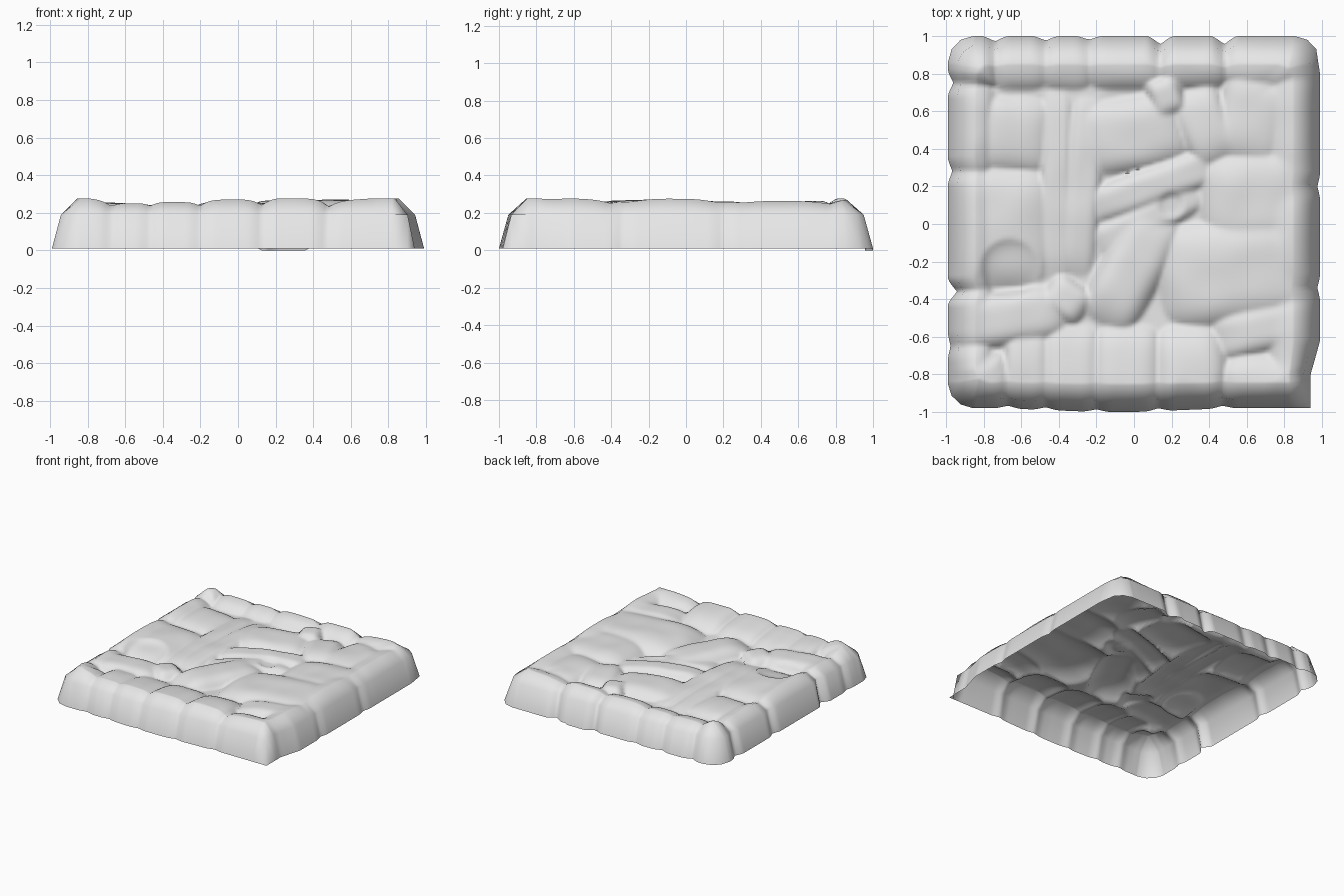
import bpy
import bmesh
from math import cos, sin, radians, copysign
from mathutils import Vector, noise

cube = bpy.data.objects.get("Cube")
if cube:
    bpy.data.objects.remove(cube, do_unlink=True)

# Joints between the stones along each outer side: position and outline pull
BACK = {-0.74: 0.03, -0.47: 0.025, -0.24: 0.02, 0.14: 0.045, 0.48: 0.045}
FRONT = {-0.67: 0.015, -0.47: 0.015, -0.2: 0.015, 0.13: 0.015, 0.47: 0.015}
LEFT = {-0.65: 0.015, -0.36: 0.05, 0.28: 0.025, 0.75: 0.03}
RIGHT = {-0.34: 0.015, 0.2: 0.015, 0.86: 0.01}

FLOOR = 0.19
RIM = 0.277
CELLS = 100

# Stones: centre x, centre y, half length, half width, turn in degrees, top
stones = [
    (-0.78, -0.02, 0.36, 0.32, 0, 0.252),
    (-0.64, 0.48, 0.2, 0.2, -4, 0.235),
    (-0.41, 0.2, 0.09, 0.52, 0, 0.228),
    (-0.27, 0.2, 0.1, 0.48, -4, 0.232),
    (0.0, 0.48, 0.29, 0.2, 10, 0.25),
    (0.17, 0.68, 0.1, 0.12, 20, 0.262),
    (0.38, 0.52, 0.15, 0.22, 25, 0.248),
    (0.64, 0.56, 0.2, 0.26, -12, 0.25),
    (0.1, 0.2, 0.36, 0.11, 20, 0.248),
    (0.08, 0.03, 0.32, 0.1, 28, 0.235),
    (0.72, 0.14, 0.38, 0.27, 5, 0.26),
    (-0.01, -0.24, 0.17, 0.34, -28, 0.258),
    (0.58, -0.25, 0.46, 0.29, 6, 0.268),
    (-0.36, -0.4, 0.13, 0.11, -35, 0.243),
    (-0.66, -0.5, 0.3, 0.15, 8, 0.248),
    (0.72, -0.55, 0.32, 0.14, 12, 0.26),
]

# Hollows: centre x, centre y, radius, depth
hollows = [(-0.66, -0.24, 0.16, 0.025), (0.2, 0.1, 0.07, 0.015)]


def add_row(joints, tops, side, vertical, depth):
    """Lay one row of rim stones between neighbouring joints."""
    joints = list(joints)
    for a, b, top in zip(joints, joints[1:], tops):
        mid, half = (a + b) / 2, (b - a) / 2 + 0.04
        if vertical:
            stones.append((side, mid, depth, half, 0, top))
        else:
            stones.append((mid, side, half, depth, 0, top))


add_row([-1.1, *BACK, 1.1], (RIM, 0.252, 0.25, 0.262, 0.272, 0.268), 0.95, False, 0.24)
add_row(FRONT, (0.252, 0.256, 0.268, RIM), -0.95, False, 0.42)
add_row([-1.1, -0.67], (RIM,), -0.95, False, 0.28)
add_row([0.47, 1.1], (RIM,), -0.95, False, 0.28)
add_row([-1.1, *LEFT, 1.1], (RIM, 0.252, 0.272, 0.26, RIM), -0.95, True, 0.22)
add_row([-1.1, *RIGHT, 1.1], (RIM, RIM, 0.262, RIM), 0.95, True, 0.26)


def spaced(t):
    """Space the grid so that wall and bevel are one row of faces each."""
    row = (1 - abs(t)) * CELLS / 2
    if row < 1:
        d = row * 0.05
    elif row < 2:
        d = 0.05 + (row - 1) * 0.09
    else:
        d = 0.14 + (row - 2) * 0.86 / (CELLS / 2 - 2)
    return copysign(1 - d, t)


def wall_height(d):
    """Outer slope: steep wall, then a bevel, then level."""
    if d < 0.05:
        return 0.01 + d * 3.6
    return min(0.19 + (d - 0.05) * 0.95, RIM)


def stone_height(x, y):
    """Softly blended tops of all pillow-shaped stones, less the hollows."""
    total = 0
    for cx, cy, length, width, turn, top in stones:
        c, s = cos(radians(turn)), sin(radians(turn))
        u = ((x - cx) * c + (y - cy) * s) / length
        v = ((y - cy) * c - (x - cx) * s) / width
        total += (max(0, 1 - u ** 4 - v ** 4) * (top - FLOOR)) ** 10
    z = min(FLOOR + total ** 0.1, RIM)
    for cx, cy, radius, depth in hollows:
        r2 = ((x - cx) ** 2 + (y - cy) ** 2) / radius ** 2
        z -= depth * max(0, 1 - r2 ** 2)
    return z


def notch(t, joints):
    """Inward pull of the outline next to a joint."""
    return max(pull * max(0, 1 - abs(t - j) / 0.07) ** 1.3 for j, pull in joints.items())


def shape(x, y):
    """Turn a point of the flat grid into a point of the paving."""
    m = max(abs(x), abs(y))
    d = 1 - m
    z = stone_height(x, y)
    z += 0.008 * noise.noise(Vector((x * 5, y * 5, 0))) * min(1, d * 5)
    z = min(wall_height(d), z)
    # Scalloped outline, with the front left corner drawn in
    pull_x = notch(y, RIGHT if x > 0 else LEFT) + 0.01
    if x > 0:
        pull_x += 0.05 * min(1, max(0, (-0.62 - y) / 0.18))
    pull_y = notch(x, BACK if y > 0 else FRONT)
    if y < 0:
        pull_y += 0.02 * min(1, max(0, abs(x + 0.1) - 0.1) * 2)
    px = x - copysign(pull_x, x) * max(0, 1 - (1 - abs(x)) / 0.25)
    py = y - copysign(pull_y, y) * max(0, 1 - (1 - abs(y)) / 0.25)
    # Clipped corners
    if m > 0 and not (x > 0 and y < 0):
        spread = (abs(x) + abs(y)) / m
        scale = 1 - max(0, 1 - 1.91 / spread) * m ** 4
        px, py = px * scale, py * scale
    # Back edge hangs slightly lower
    if d < 0.001 and y > 0.99 and 0.12 < x < 0.36:
        z = 0
    return px, py, z


# Paving slab: one open-bottomed sheet
bm = bmesh.new()
bmesh.ops.create_grid(bm, x_segments=CELLS, y_segments=CELLS, size=1)
for vert in bm.verts:
    vert.co = shape(spaced(vert.co.x), spaced(vert.co.y))
mesh = bpy.data.meshes.new("stone_paving")
bm.to_mesh(mesh)
bm.free()
paving = bpy.data.objects.new("stone_paving", mesh)
bpy.context.collection.objects.link(paving)

# Plain pale grey
grey = bpy.data.materials.new("pale_grey")
grey.use_nodes = True
colour = (0.8, 0.8, 0.8, 1)
grey.diffuse_color = colour
grey.node_tree.nodes["Principled BSDF"].inputs["Base Color"].default_value = colour
mesh.materials.append(grey)

# Smooth shading with sharp creases kept
bpy.ops.object.select_all(action='DESELECT')
paving.select_set(True)
bpy.context.view_layer.objects.active = paving
bpy.ops.object.shade_smooth_by_angle(angle=radians(80))
